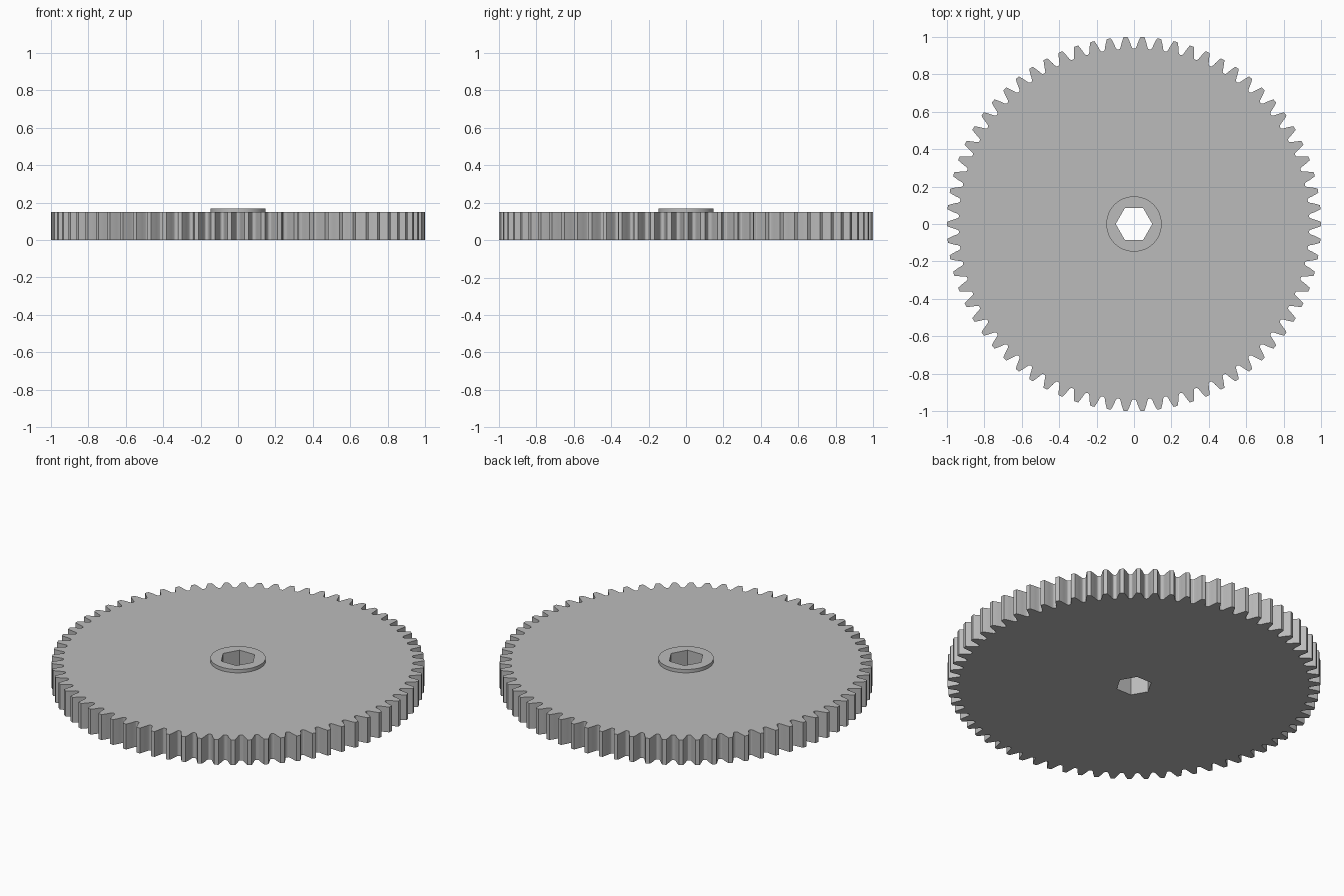
import bpy
import bmesh
import math

TEETH = 70
TIP, PITCH, ROOT = 1.0, 70 / 72, 0.9375
THICKNESS, HUB_TOP = 0.15, 0.17
HUB_RADIUS, BORE_RADIUS = 0.148, 0.098

cube = bpy.data.objects.get("Cube")
if cube:
    bpy.data.objects.remove(cube, do_unlink=True)

grey = bpy.data.materials.new("plain grey")
grey.use_nodes = True
grey.diffuse_color = (0.5, 0.5, 0.5, 1)
grey.node_tree.nodes["Principled BSDF"].inputs["Base Color"].default_value = grey.diffuse_color


def polar(r, a):
    return r * math.cos(a), r * math.sin(a)


def circle(radius, sides):
    return [polar(radius, math.tau * i / sides) for i in range(sides)]


def gear_outline():
    """Involute teeth with rounded roots, one tooth pointing along +x."""
    pressure = math.radians(20)
    base = PITCH * math.cos(pressure)

    def involute(a):
        return math.tan(a) - a

    def half_angle(r):
        return math.pi / (2 * TEETH) + involute(pressure) - involute(math.acos(base / r))

    gap = math.pi / TEETH
    root_gap = gap - half_angle(ROOT)
    flank = [(ROOT, gap - root_gap * 0.45), (ROOT + 0.003, gap - root_gap * 0.85)]
    flank += [(r, half_angle(r)) for r in (0.948, 0.965, 0.983, TIP)]
    tooth = [(r, -a) for r, a in flank] + flank[::-1]
    return [polar(r, a + math.tau * i / TEETH) for i in range(TEETH) for r, a in tooth]


def add_loop(bm, outline, z):
    verts = [bm.verts.new((x, y, z)) for x, y in outline]
    return [bm.edges.new((v, verts[(i + 1) % len(verts)])) for i, v in enumerate(verts)]


def add_wall(bm, lower, upper):
    for a, b in zip(lower, upper):
        bm.faces.new((a.verts[0], a.verts[1], b.verts[1], b.verts[0]))


def add_ring(bm, outer, inner):
    bmesh.ops.triangle_fill(bm, use_beauty=True, edges=outer + inner, normal=(0, 0, 1))


def finish(bm, name):
    bmesh.ops.recalc_face_normals(bm, faces=bm.faces[:])
    mesh = bpy.data.meshes.new(name)
    bm.to_mesh(mesh)
    bm.free()
    mesh.materials.append(grey)
    obj = bpy.data.objects.new(name, mesh)
    bpy.context.collection.objects.link(obj)
    bpy.ops.object.select_all(action="DESELECT")
    obj.select_set(True)
    bpy.context.view_layer.objects.active = obj
    bpy.ops.object.shade_smooth_by_angle(angle=math.radians(15))


teeth, hub, bore = gear_outline(), circle(HUB_RADIUS, 64), circle(BORE_RADIUS, 6)

# Toothed wheel, open under the hub
bm = bmesh.new()
bottom, top = add_loop(bm, teeth, 0), add_loop(bm, teeth, THICKNESS)
add_wall(bm, bottom, top)
add_ring(bm, bottom, add_loop(bm, bore, 0))
add_ring(bm, top, add_loop(bm, hub, THICKNESS))
finish(bm, "gear_wheel")

# Raised hub with the hexagonal bore running through the wheel
bm = bmesh.new()
rim, bore_top = add_loop(bm, hub, HUB_TOP), add_loop(bm, bore, HUB_TOP)
add_wall(bm, add_loop(bm, hub, THICKNESS), rim)
add_wall(bm, add_loop(bm, bore, 0), bore_top)
add_ring(bm, rim, bore_top)
finish(bm, "hub_with_hex_bore")
